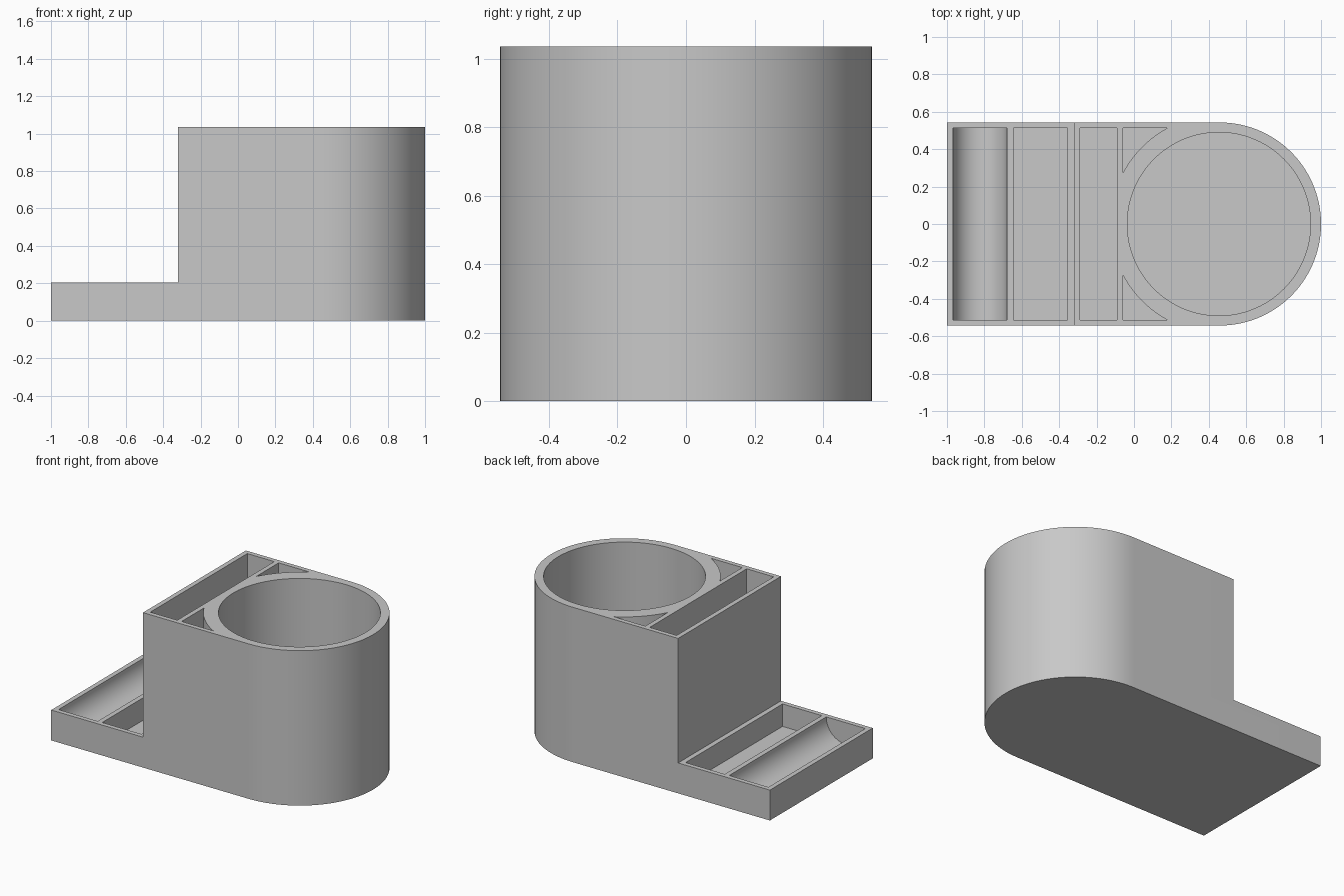
import bpy, bmesh, math

cube = bpy.data.objects.get("Cube")
if cube:
    bpy.data.objects.remove(cube, do_unlink=True)

HEIGHT, STEP, FLOOR = 1.035, 0.203, 0.053
HALF, INNER = 0.543, 0.512        # outer and pocket half widths
CX = 1 - HALF                     # centre of the round end
ABOVE = 0.2                       # cutter overshoot above the rim

grey = bpy.data.materials.new("plain grey")
grey.use_nodes = True
COLOUR = (0.58, 0.58, 0.58, 1)
grey.diffuse_color = COLOUR
grey.node_tree.nodes["Principled BSDF"].inputs["Base Color"].default_value = COLOUR


def arc(cx, cy, r, start, end, steps):
    angles = [math.radians(start + (end - start) * i / steps) for i in range(steps + 1)]
    return [(cx + r * math.cos(a), cy + r * math.sin(a)) for a in angles]


def prism(name, points, low, high, place=lambda u, v, w: (u, v, w)):
    """Extrude a 2D outline from low to high."""
    bm = bmesh.new()
    face = bm.faces.new([bm.verts.new(place(u, v, low)) for u, v in points])
    out = bmesh.ops.extrude_face_region(bm, geom=[face])
    verts = [e for e in out["geom"] if isinstance(e, bmesh.types.BMVert)]
    shift = [b - a for a, b in zip(place(0, 0, low), place(0, 0, high))]
    bmesh.ops.translate(bm, verts=verts, vec=shift)
    bmesh.ops.recalc_face_normals(bm, faces=bm.faces)
    mesh = bpy.data.meshes.new(name)
    bm.to_mesh(mesh)
    bm.free()
    mesh.materials.append(grey)
    obj = bpy.data.objects.new(name, mesh)
    bpy.context.collection.objects.link(obj)
    return obj


def sideways(u, v, w):
    return (u, w, v)


def rectangle(x0, x1):
    return [(x0, -INNER), (x1, -INNER), (x1, INNER), (x0, INNER)]


# Round-ended block with a low front tray
body = prism("holder_body", [(-1, HALF), (-1, -HALF)] + arc(CX, 0, HALF, -90, 90, 72), 0, HEIGHT)
top = HEIGHT + ABOVE
cutters = [
    prism("step_cutter", [(-1.2, STEP), (-0.322, STEP), (-0.322, top), (-1.2, top)],
          -0.8, 0.8, sideways),
    prism("cup_cutter", arc(CX - 0.003, 0, 0.49, 0, 357, 119), FLOOR, top),
    prism("slot_cutter", rectangle(-0.29, -0.09), FLOOR, top),
    prism("tray_cutter", rectangle(-0.645, -0.355), FLOOR, STEP + 0.05),
    prism("trough_cutter", arc(-0.823, STEP, 0.145, 180, 360, 40)
          + [(-0.678, STEP + 0.05), (-0.968, STEP + 0.05)], -INNER, INNER, sideways),
]

# Corner pockets beside the cup
R, WALL = 0.584, -0.058
near = math.degrees(math.acos((WALL - CX) / R))
far = 180 - math.degrees(math.asin(INNER / R))
for side, label in ((1, "back"), (-1, "front")):
    outline = [(WALL, INNER)] + arc(CX, 0, R, near, far, 16)
    cutters.append(prism(label + "_corner_cutter", [(x, side * y) for x, y in outline], FLOOR, top))

# Carve the pockets
bpy.context.view_layer.objects.active = body
body.select_set(True)
for cutter in cutters:
    mod = body.modifiers.new(cutter.name, "BOOLEAN")
    mod.operation = "DIFFERENCE"
    mod.solver = "EXACT"
    mod.object = cutter
    bpy.ops.object.modifier_apply(modifier=mod.name)
for cutter in cutters:
    bpy.data.objects.remove(cutter, do_unlink=True)

bpy.ops.object.select_all(action="DESELECT")
body.select_set(True)
bpy.ops.object.shade_smooth_by_angle(angle=math.radians(30))
